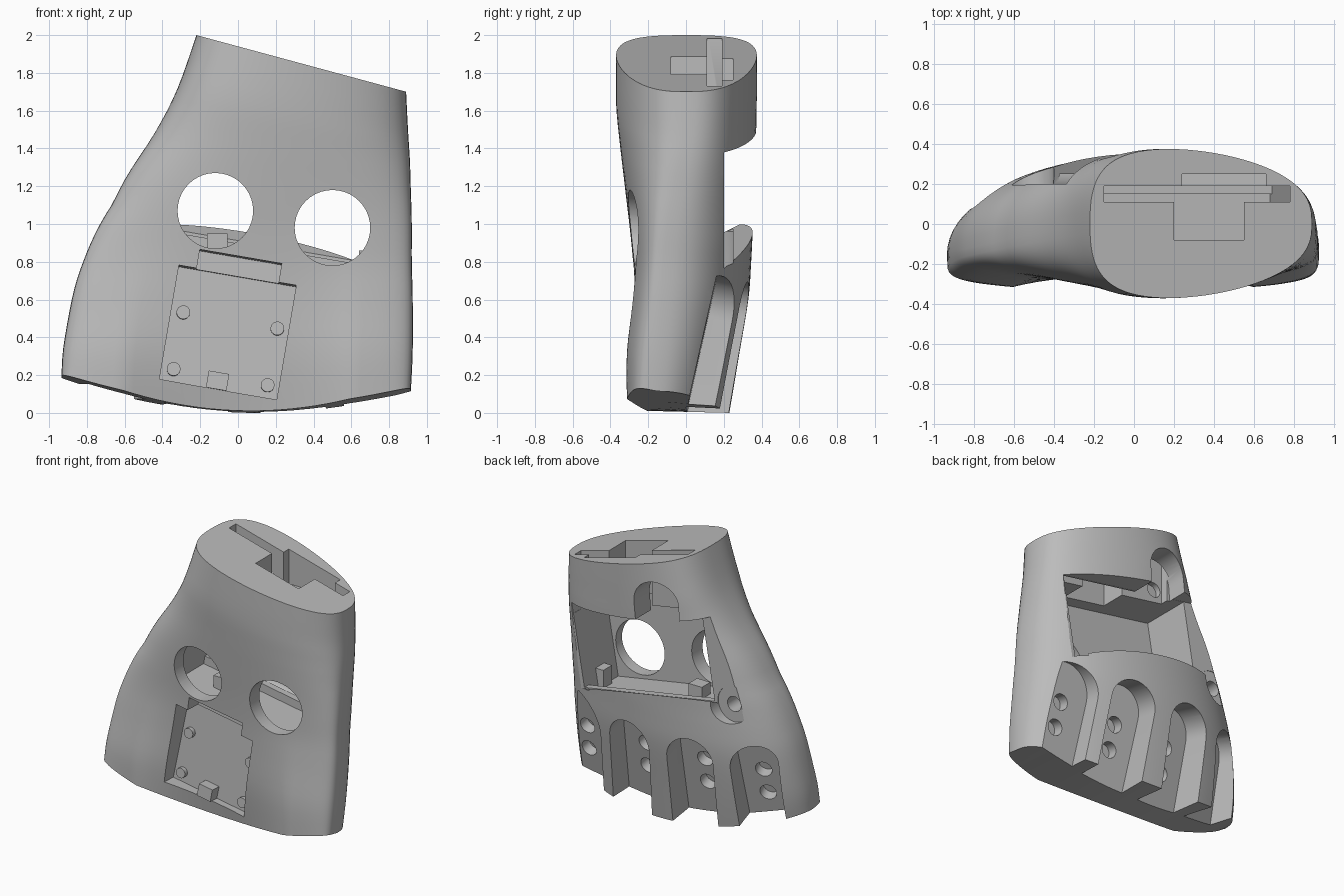
import bpy, bmesh, math
from mathutils import Matrix, Vector

if "Cube" in bpy.data.objects:
    bpy.data.objects.remove(bpy.data.objects["Cube"], do_unlink=True)

grey = bpy.data.materials.new("plain grey")
grey.use_nodes = True
COLOUR = (0.5, 0.5, 0.5, 1)
grey.diffuse_color = COLOUR
grey.node_tree.nodes["Principled BSDF"].inputs["Base Color"].default_value = COLOUR

TILT = 0.17   # most recesses lean sideways by this angle


def place(x, y, z, yaw=0.0, lean=0.0, pitch=0.0):
    return (Matrix.Translation((x, y, z)) @ Matrix.Rotation(yaw, 4, 'Z')
            @ Matrix.Rotation(lean, 4, 'Y') @ Matrix.Rotation(pitch, 4, 'X'))


def make(name, bm):
    bmesh.ops.recalc_face_normals(bm, faces=bm.faces[:])
    mesh = bpy.data.meshes.new(name)
    bm.to_mesh(mesh)
    bm.free()
    mesh.materials.append(grey)
    ob = bpy.data.objects.new(name, mesh)
    bpy.context.collection.objects.link(ob)
    return ob


def box(name, centre, size, frame=Matrix()):
    bm = bmesh.new()
    m = frame @ Matrix.Translation(centre) @ Matrix.Diagonal((*size, 1))
    bmesh.ops.create_cube(bm, size=1, matrix=m)
    return make(name, bm)


def rod(name, x, z, r, y0, y1, frame=Matrix()):
    """Cylinder along local y from y0 to y1."""
    bm = bmesh.new()
    m = frame @ Matrix.Translation((x, (y0 + y1) / 2, z)) @ Matrix.Rotation(math.pi / 2, 4, 'X')
    bmesh.ops.create_cone(bm, cap_ends=True, segments=40, radius1=r, radius2=r,
                          depth=y1 - y0, matrix=m)
    return make(name, bm)


def prism(name, points, direction, frame):
    """Extrude a flat outline along a direction."""
    bm = bmesh.new()
    face = bm.faces.new([bm.verts.new(p) for p in points])
    ext = bmesh.ops.extrude_face_region(bm, geom=[face])
    moved = [v for v in ext["geom"] if isinstance(v, bmesh.types.BMVert)]
    bmesh.ops.translate(bm, verts=moved, vec=direction)
    bmesh.ops.transform(bm, matrix=frame, verts=bm.verts[:])
    return make(name, bm)


def side_prism(name, outline, x0, x1, frame):
    """Extrude a (y, z) outline sideways from x0 to x1."""
    return prism(name, [(x0, y, z) for y, z in outline], Vector((x1 - x0, 0, 0)), frame)


def arch(name, half, bottom, top, depth, frame):
    """Round-topped slot cutter, floor on local y = 0."""
    pts = [(-half, 0, bottom), (half, 0, bottom)]
    for i in range(21):
        a = math.pi * i / 20
        pts.append((half * math.cos(a), 0, top - half + half * math.sin(a)))
    return prism(name, pts, Vector((0, depth, 0)), frame)


# Palm shell: level, left x, right x, front y, back y, side tip y, hollow
LEVELS = [
    (0.0, -.935, .915, -.33, .23, -.15, .13),
    (0.3, -.925, .925, -.335, .28, -.14, .09),
    (0.6, -.88, .925, -.305, .33, -.13, .04),
    (0.8, -.82, .92, -.29, .345, -.12, .01),
    (1.0, -.73, .92, -.30, .355, -.10, 0),
    (1.2, -.60, .915, -.325, .365, -.07, 0),
    (1.4, -.44, .91, -.35, .37, -.04, 0),
    (1.6, -.32, .90, -.37, .375, -.01, 0),
    (1.85, -.22, .89, -.37, .375, 0, 0),
]
HALF = 40


def smooth_levels(steps=4):
    """Catmull-Rom interpolation of the levels."""
    out = []
    for i in range(len(LEVELS) - 1):
        quad = [LEVELS[min(max(j, 0), len(LEVELS) - 1)] for j in range(i - 1, i + 3)]
        for s in range(steps):
            t = s / steps
            out.append([b + .5 * t * (c - a + t * (2*a - 5*b + 4*c - d + t * (3*(b - c) + d - a)))
                        for a, b, c, d in zip(*quad)])
    return out + [LEVELS[-1]]


def palm():
    bm = bmesh.new()
    rings = []
    for z, xl, xr, front, back, tip, hollow in smooth_levels():
        h = min(z / 1.4, 1)
        slant = min(max((z - 1.1) / .75, 0), 1) * .27
        skew = min(max((z - .9) / .7, 0), 1) * .16
        low = max(0, 1 - z / .6) ** 2
        ring = []
        for i in range(2 * HALF):
            a = math.pi * i / HALF
            u, s = math.cos(a), abs(math.sin(a))
            x = (xl + xr) / 2 + u * (xr - xl) / 2 - skew * s * s
            if i <= HALF:
                y = tip + (back - tip) * s ** (.92 - .16 * h)
            else:
                y = tip + (front - tip) * s ** (.36 + .42 * h)
                y += hollow * max(0, 1 - (u / .65) ** 2)
            zz = z - slant * (x - .335)
            zz += low * (.14 * ((x - .1) / .9) ** 2 + .2 * max(0, -y - .15))
            ring.append(bm.verts.new((x, y, zz)))
        rings.append(ring)
    n = 2 * HALF
    for a, b in zip(rings, rings[1:]):
        for i in range(n):
            bm.faces.new((a[i], a[(i + 1) % n], b[(i + 1) % n], b[i]))
    low = rings[0]
    for i in range(HALF):
        quad = [low[i], low[i + 1], low[(n - i - 1) % n], low[(n - i) % n]]
        bm.faces.new(list(dict.fromkeys(quad)))
    bm.faces.new(rings[-1])
    return make("palm_shell", bm)


shell = palm()
cutters = []

# Wide opening across the back, and the stepped cavity in front of it
middle = place(.3, 0, 1.17, lean=TILT)
cutters.append(side_prism("back_opening", ((.2, -.33), (.5, -.18), (.5, .29), (.2, .29)),
                          -1.6, 1.0, middle))
cutters.append(side_prism("cavity", ((-.18, -.38), (.15, -.38), (.15, -.32), (.25, -.32),
                                     (.25, .289), (-.18, .289)), -.63, .45, middle))

# Two round windows in the front
for x, z in ((-.12, 1.07), (.5, .98)):
    cutters.append(rod("front_window", x, z, .2, -.8, .0))

# Arched notch above the opening, and the rounded pad beside it, with screw holes
notch = place(-.02, .17, 1.4, lean=.08)
cutters.append(arch("notch", .165, -.1, .4, .5, notch))
cutters.append(rod("notch_hole", -.08, .22, .055, -.1, .1, notch))
cutters.append(rod("side_pad", -.53, .98, .13, .195, .6))
cutters.append(rod("side_hole", -.53, .98, .055, .05, .4))

# Stepped socket in the wrist face
for x0, x1, y0, y1, z in ((-.15, .78, .11, .19, 1.3), (.2, .55, -.08, .15, 1.3),
                          (.24, .66, .15, .25, 1.62)):
    cutters.append(box("socket", ((x0 + x1) / 2, (y0 + y1) / 2, (z + 2.3) / 2),
                       (x1 - x0, y1 - y0, 2.3 - z)))

# Four finger slots with paired holes in their floors: x, y, yaw, lean, half width
for x, y, yaw, lean, half in ((.77, .0, .0, -.08, .205), (.29, .0, -.02, -.08, .175),
                              (-.2, -.02, .12, 0, .175), (-.64, -.12, .3, .1, .16)):
    frame = place(x, y, 0, yaw, lean, -.22)
    cutters.append(arch("finger_slot", half, -.4, .75, .8, frame))
    for z in (.27, .46):
        cutters.append(rod("finger_hole", 0, z, .058, -.08, .1, frame))

# Tilted square recess in the front, its floor on local y = 0
recess = place(-.055, -.14, .42, lean=TILT, pitch=-.06)
cutters.append(box("front_recess", (0, -.5, 0), (.63, 1, .61), recess))
cutters.append(box("recess_tab", (0, -.45, .345), (.44, .84, .12), recess))

bpy.context.view_layer.objects.active = shell
for c in cutters:
    c.hide_render = True
    mod = shell.modifiers.new("cut", 'BOOLEAN')
    mod.operation, mod.solver, mod.object = 'DIFFERENCE', 'EXACT', c
    bpy.ops.object.modifier_apply(modifier=mod.name)
    bpy.data.objects.remove(c, do_unlink=True)

# Pegs and stop block on the recess floor, small posts in the cavity
parts = [shell]
for x, z in ((-.25, .07), (.255, .07), (-.25, -.235), (.255, -.235)):
    parts.append(rod("recess_peg", x, z, .036, -.03, .02, recess))
box("recess_stop", (-.01, -.03, -.26), (.11, .1, .09), recess)
box("cavity_post", (.68, .0, .79), (.08, .1, .14))
box("cavity_post", (-.11, .0, .89), (.11, .1, .12))

for ob in bpy.context.selected_objects:
    ob.select_set(False)
for ob in parts:
    ob.select_set(True)
bpy.context.view_layer.objects.active = shell
bpy.ops.object.shade_smooth_by_angle(angle=math.radians(30))
